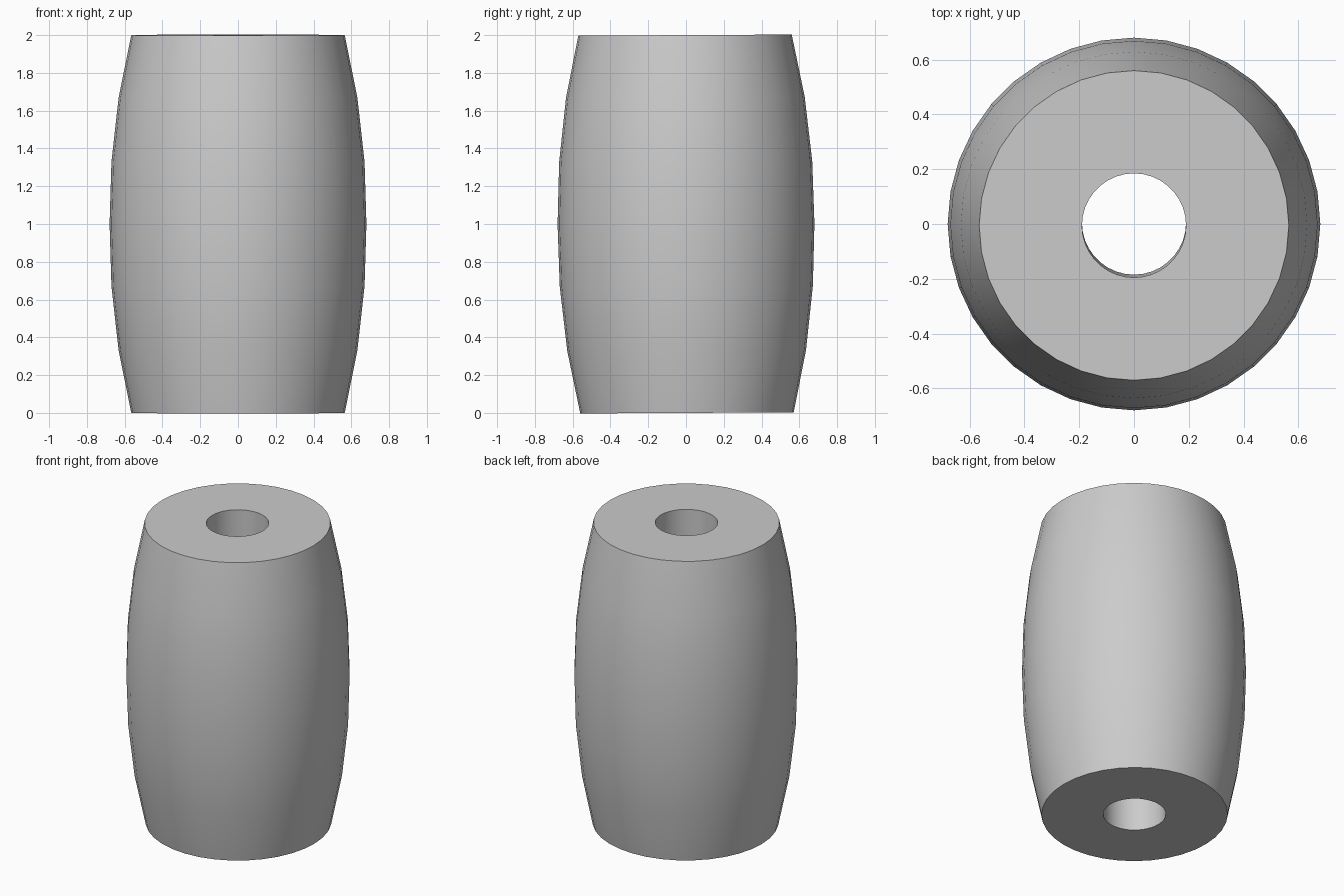
import bpy, bmesh, math

cube = bpy.data.objects.get("Cube")
if cube:
    bpy.data.objects.remove(cube, do_unlink=True)

SIDES = 36
HOLE = 0.19
TILT = math.radians(0.3)

# Closed cross-section (radius, height): bulged outer wall, then the bore
outer = [(0.565, 0.0), (0.632, 0.33), (0.67, 0.67), (0.68, 1.0),
         (0.67, 1.33), (0.632, 1.67), (0.565, 2.0)]
profile = outer + [(HOLE, 2.0), (HOLE, 0.0)]


def material(name, value):
    mat = bpy.data.materials.new(name)
    mat.use_nodes = True
    colour = (value, value, value, 1)
    mat.diffuse_color = colour
    mat.node_tree.nodes["Principled BSDF"].inputs["Base Color"].default_value = colour
    return mat


def lathe(name, points, mat):
    bm = bmesh.new()
    rings = []
    for i in range(SIDES):
        a = 2 * math.pi * i / SIDES
        rings.append([bm.verts.new((r * math.cos(a), r * math.sin(a), z - 1))
                      for r, z in points])
    count = len(points)
    for i, ring in enumerate(rings):
        following = rings[(i + 1) % SIDES]
        for j in range(count):
            k = (j + 1) % count
            bm.faces.new((ring[j], following[j], following[k], ring[k]))
    bmesh.ops.recalc_face_normals(bm, faces=bm.faces)
    mesh = bpy.data.meshes.new(name)
    bm.to_mesh(mesh)
    bm.free()
    mesh.materials.append(mat)
    obj = bpy.data.objects.new(name, mesh)
    bpy.context.collection.objects.link(obj)
    return obj


# Barrel-shaped bead, leaning very slightly forward
bead = lathe("barrel_bead", profile, material("plain grey", 0.6))
bead.location.z = 1
bead.rotation_euler.x = TILT

bpy.ops.object.select_all(action='DESELECT')
bead.select_set(True)
bpy.context.view_layer.objects.active = bead
bpy.ops.object.shade_smooth_by_angle(angle=math.radians(30))
